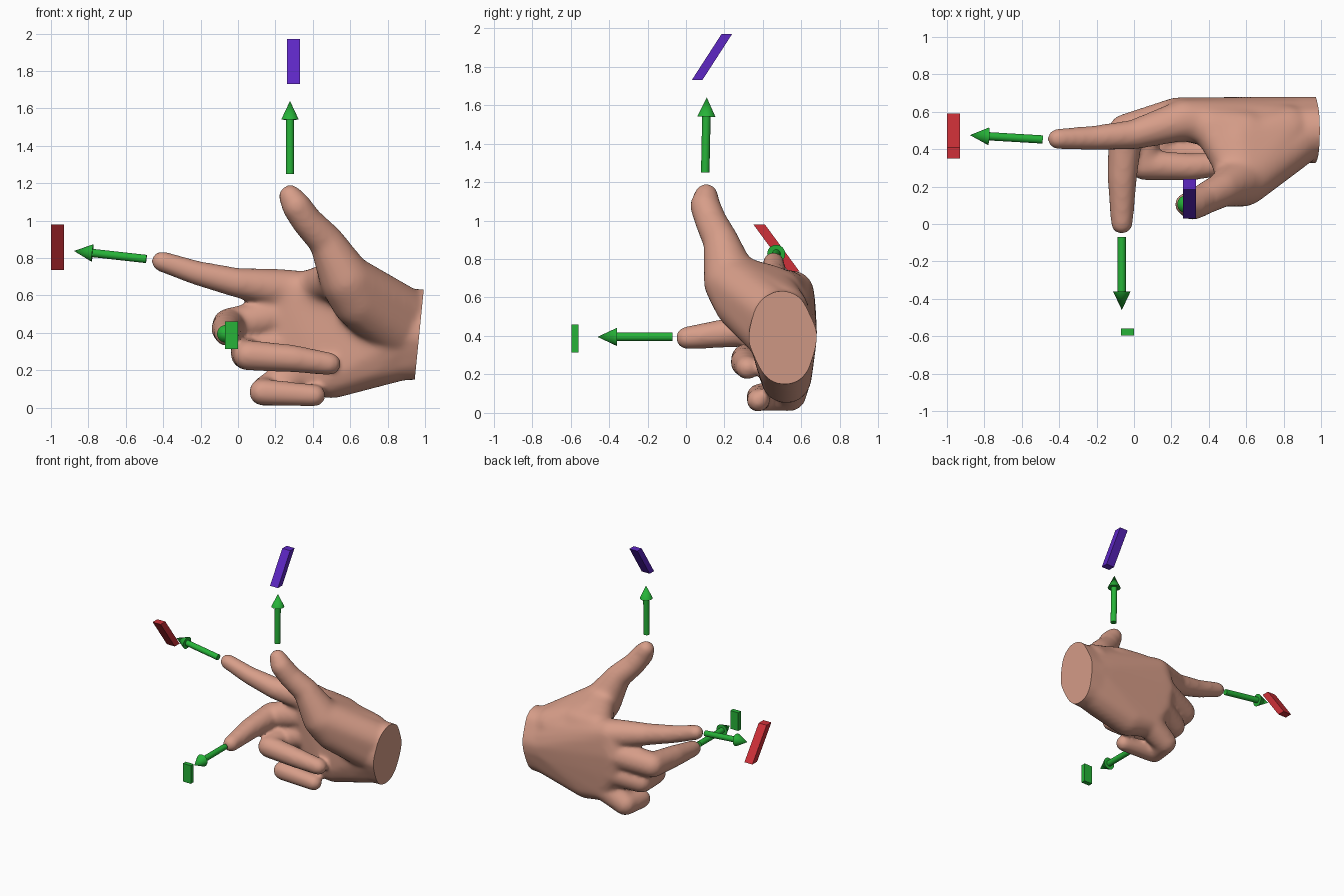
import bpy, bmesh, math
from mathutils import Vector

if "Cube" in bpy.data.objects:
    bpy.data.objects.remove(bpy.data.objects["Cube"])


def material(name, rgb):
    m = bpy.data.materials.new(name)
    m.diffuse_color = (*rgb, 1)
    m.use_nodes = True
    m.node_tree.nodes["Principled BSDF"].inputs["Base Color"].default_value = m.diffuse_color
    return m


skin = material("skin", (0.68, 0.34, 0.25))
green = material("arrow_green", (0.02, 0.45, 0.04))
red = material("marker_red", (0.62, 0.03, 0.04))
purple = material("marker_purple", (0.11, 0.02, 0.55))


def ball_points(x, y, z, r, n=120):
    pts = []
    for i in range(n):
        h = 1 - 2 * (i + 0.5) / n
        s, a = math.sqrt(1 - h * h), i * 2.399963
        pts.append(Vector((x + r * s * math.cos(a), y + r * s * math.sin(a), z + r * h)))
    return pts


def hull(bm, *balls):
    """Add the convex skin around a set of balls (x, y, z, radius)."""
    verts = [bm.verts.new(p) for b in balls for p in ball_points(*b)]
    res = bmesh.ops.convex_hull(bm, input=verts)
    junk = {v for k in ("geom_interior", "geom_unused") for v in res[k]
            if isinstance(v, bmesh.types.BMVert)}
    bmesh.ops.delete(bm, geom=list(junk), context='VERTS')


def add_object(name, bm, mat):
    me = bpy.data.meshes.new(name)
    bm.to_mesh(me)
    bm.free()
    ob = bpy.data.objects.new(name, me)
    bpy.context.collection.objects.link(ob)
    me.materials.append(mat)
    return ob


def activate(ob):
    bpy.ops.object.select_all(action='DESELECT')
    ob.select_set(True)
    bpy.context.view_layer.objects.active = ob


# Knuckles and finger joints: knuckle first, tip last
index = [(.27, .555, .63, .112), (.0, .478, .667, .08), (-.22, .46, .72, .066), (-.408, .455, .782, .056)]
middle = [(.23, .57, .49, .108), (-.045, .495, .44, .094), (-.063, .25, .42, .08), (-.065, .005, .39, .06)]
ring = [(.25, .565, .34, .105), (.045, .5, .29, .087), (.055, .315, .28, .082), (.30, .305, .262, .074), (.49, .32, .235, .062)]
pinky = [(.33, .55, .19, .105), (.16, .54, .093, .086), (.13, .385, .083, .072), (.41, .375, .065, .06)]
thumb = [(.58, .235, .68, .145), (.475, .185, .885, .095), (.37, .13, .995, .084), (.315, .10, 1.075, .08), (.28, .105, 1.13, .063)]
wrist = [(1.12, .5, .395, .182), (1.12, .5, .50, .136), (1.12, .51, .29, .136)]
wrist_in = [(.86, .505, .395, .178), (.86, .5, .50, .136), (.86, .515, .28, .138)]

bm = bmesh.new()
for finger in (index, middle, ring, pinky, thumb):
    for a, b in zip(finger, finger[1:]):
        hull(bm, a, b)

# Palm, wrist, heel of hand, thumb mound and thumb web
heel = [(.50, .52, .18, .132), (.72, .51, .255, .145)]
hull(bm, *wrist, *wrist_in)
hull(bm, *wrist_in, *heel, index[0], middle[0], ring[0], pinky[0])
hull(bm, thumb[0], (.64, .29, .57, .145), (.90, .47, .50, .14), (.84, .45, .42, .15))
hull(bm, thumb[0], (.55, .45, .66, .11), (.82, .5, .53, .14))
hull(bm, (.53, .3, .70, .10), (.40, .53, .645, .10), (.6, .5, .63, .11))

# Fuse the pieces and soften the joins
hand = add_object("hand", bm, skin)
activate(hand)
rm = hand.modifiers.new("fuse", 'REMESH')
rm.mode, rm.voxel_size = 'VOXEL', 0.014
bpy.ops.object.modifier_apply(modifier="fuse")

# Extra blending around the thumb root
root = hand.vertex_groups.new(name="thumb_root")
for v in hand.data.vertices:
    w = 1.5 - (v.co - Vector((.5, .4, .62))).length / .26
    if w > 0:
        root.add([v.index], min(w, 1), 'REPLACE')
for name, steps, group in (("blend", 45, "thumb_root"), ("soften", 14, "")):
    sm = hand.modifiers.new(name, 'SMOOTH')
    sm.factor, sm.iterations, sm.vertex_group = 0.5, steps, group
    bpy.ops.object.modifier_apply(modifier=name)

# Flat cut at the wrist
bm = bmesh.new()
bm.from_mesh(hand.data)
cut = bmesh.ops.bisect_plane(bm, geom=bm.verts[:] + bm.edges[:] + bm.faces[:],
                             plane_co=(.97, 0, .4), plane_no=(1, 0, -.1), clear_outer=True)
rim = [e for e in cut["geom_cut"] if isinstance(e, bmesh.types.BMEdge)]
bmesh.ops.edgeloop_fill(bm, edges=rim)
bmesh.ops.recalc_face_normals(bm, faces=bm.faces[:])
bm.to_mesh(hand.data)
bm.free()
hand.data.materials.clear()
hand.data.materials.append(skin)
bpy.ops.object.shade_smooth_by_angle(angle=math.radians(40))


def arrow(name, start, tip):
    """Round shaft with a cone head, turned about its own axis."""
    start, tip = Vector(start), Vector(tip)
    d = tip - start
    length = d.length
    profile = [(0, 0), (.022, 0), (.022, length - .1), (.047, length - .1), (0, length)]
    b = bmesh.new()
    vs = [b.verts.new((r, 0, z)) for r, z in profile]
    es = [b.edges.new(p) for p in zip(vs, vs[1:])]
    bmesh.ops.spin(b, geom=vs + es, cent=(0, 0, 0), axis=(0, 0, 1),
                   angle=math.tau, steps=24)
    bmesh.ops.remove_doubles(b, verts=b.verts[:], dist=1e-5)
    bmesh.ops.recalc_face_normals(b, faces=b.faces[:])
    ob = add_object(name, b, green)
    ob.rotation_euler = d.to_track_quat('Z', 'Y').to_euler()
    ob.location = start
    activate(ob)
    bpy.ops.object.shade_smooth_by_angle(angle=math.radians(40))


def marker(name, x, y_low, y_high, z_low, z_high, width, mat):
    """Plain slanted bar beyond an arrow."""
    b = bmesh.new()
    face = b.faces.new([b.verts.new((x, y, z)) for y, z in (
        (y_low, z_low), (y_low + width, z_low), (y_high + width, z_high), (y_high, z_high))])
    side = bmesh.ops.extrude_face_region(b, geom=[face])["geom"]
    bmesh.ops.translate(b, vec=(.07, 0, 0),
                        verts=[v for v in side if isinstance(v, bmesh.types.BMVert)])
    bmesh.ops.recalc_face_normals(b, faces=b.faces[:])
    add_object(name, b, mat)


# Arrows leaving the three fingertips
arrow("index_arrow", (-.49, .452, .795), (-.877, .475, .838))
arrow("middle_arrow", (-.065, -.07, .395), (-.065, -.46, .395))
arrow("thumb_arrow", (.278, .10, 1.25), (.278, .108, 1.64))

# Plain bars in place of the labels
marker("index_marker", -1, .53, .35, .735, .98, .06, red)
marker("middle_marker", -.07, -.595, -.595, .315, .46, .035, green)
marker("thumb_marker", .262, .03, .185, 1.73, 1.97, .055, purple)
